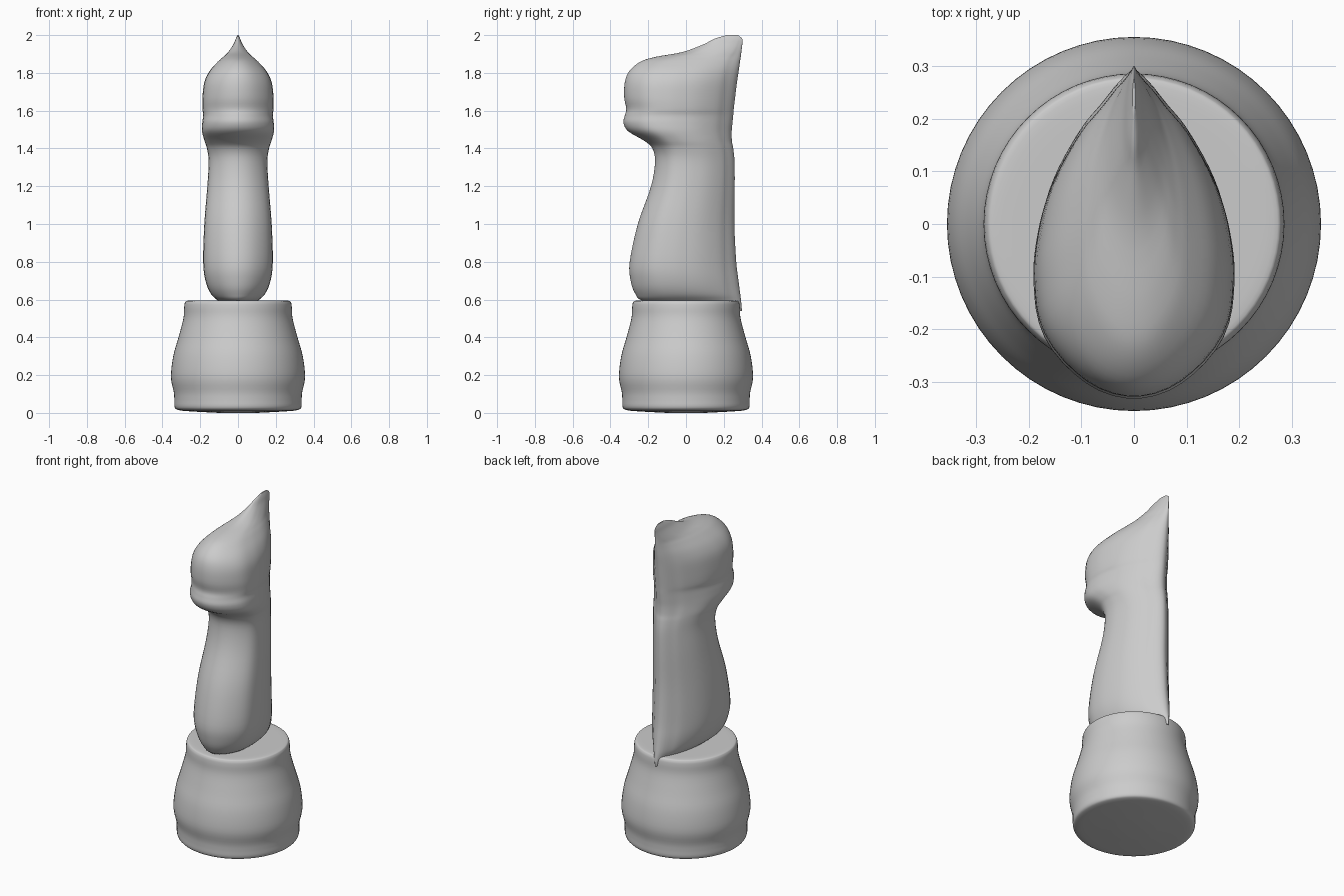
import bpy, bmesh, math

cube = bpy.data.objects.get("Cube")
if cube:
    bpy.data.objects.remove(cube)

grey = bpy.data.materials.new("plain grey")
grey.use_nodes = True
grey.diffuse_color = (0.6, 0.6, 0.6, 1)
grey.node_tree.nodes["Principled BSDF"].inputs["Base Color"].default_value = (0.6, 0.6, 0.6, 1)


def smooth_rows(rows, steps):
    """Catmull-Rom curve through rows of any width."""
    out = []
    for i in range(len(rows) - 1):
        p = [rows[max(0, min(len(rows) - 1, i + k))] for k in (-1, 0, 1, 2)]
        for s in range(steps):
            t = s / steps
            out.append([b + 0.5 * t * (c - a + t * (2*a - 5*b + 4*c - d + t * (3*(b - c) + d - a)))
                        for a, b, c, d in zip(*p)])
    return out + [list(rows[-1])]


def loft(name, rings, angle):
    """Skin closed rings from bottom to top and cap both ends."""
    bm = bmesh.new()
    loops = [[bm.verts.new(co) for co in ring] for ring in rings]
    n = len(loops[0])
    for low, high in zip(loops, loops[1:]):
        for i in range(n):
            j = (i + 1) % n
            bm.faces.new((low[i], low[j], high[j], high[i]))
    bm.faces.new(loops[0][::-1])
    bm.faces.new(loops[-1])
    bmesh.ops.recalc_face_normals(bm, faces=bm.faces)
    mesh = bpy.data.meshes.new(name)
    bm.to_mesh(mesh)
    bm.free()
    mesh.materials.append(grey)
    obj = bpy.data.objects.new(name, mesh)
    bpy.context.collection.objects.link(obj)
    bpy.ops.object.select_all(action='DESELECT')
    obj.select_set(True)
    bpy.context.view_layer.objects.active = obj
    bpy.ops.object.shade_smooth_by_angle(angle=math.radians(angle))


# Round pedestal: radius, height
pedestal = [(0.1, 0), (0.25, 0.008), (0.315, 0.015), (0.335, 0.03), (0.337, 0.07), (0.34, 0.11),
            (0.355, 0.19), (0.343, 0.3), (0.315, 0.4), (0.289, 0.5), (0.285, 0.56),
            (0.28, 0.585), (0.265, 0.594), (0.2, 0.595)]
loft("pedestal", [[(r * math.cos(k * math.tau / 64), r * math.sin(k * math.tau / 64), z)
                   for k in range(64)] for r, z in smooth_rows(pedestal, 4)], 40)

# Horse neck and head: height, front y, back y, half width
body = [(0.54, 0.0, 0.296, 0.03), (0.59, -0.22, 0.292, 0.1), (0.63, -0.268, 0.287, 0.143),
        (0.7, -0.293, 0.278, 0.172), (0.8, -0.298, 0.266, 0.184), (1.0, -0.255, 0.256, 0.178),
        (1.2, -0.185, 0.258, 0.162), (1.33, -0.164, 0.257, 0.155), (1.4, -0.178, 0.25, 0.164),
        (1.44, -0.22, 0.243, 0.177), (1.49, -0.305, 0.242, 0.19), (1.535, -0.331, 0.246, 0.189),
        (1.575, -0.324, 0.25, 0.184), (1.61, -0.316, 0.253, 0.188), (1.67, -0.327, 0.26, 0.188),
        (1.75, -0.324, 0.27, 0.178), (1.81, -0.3, 0.279, 0.15), (1.86, -0.24, 0.286, 0.106),
        (1.885, -0.16, 0.29, 0.078), (1.91, -0.02, 0.293, 0.052), (1.95, 0.09, 0.298, 0.025),
        (1.98, 0.15, 0.298, 0.012), (2.0, 0.215, 0.275, 0.003)]

# Half of the teardrop section: position front to back, relative width
section = [(a, w) for a, w in zip((0, 0.45, 0.93, 1.31, 1.63, 1.94, 2.32, 2.6, math.pi),
                                  (0, 0.48, 0.9, 1, 0.96, 0.83, 0.56, 0.32, 0.0))]
half = smooth_rows(section, 4)


def body_ring(z, front, back, width):
    side = [(w * width, front + (back - front) * (1 - math.cos(a)) / 2, z) for a, w in half]
    return side + [(-x, y, h) for x, y, h in side[-2:0:-1]]


loft("horse_body", [body_ring(*row) for row in smooth_rows(body, 4)], 50)
